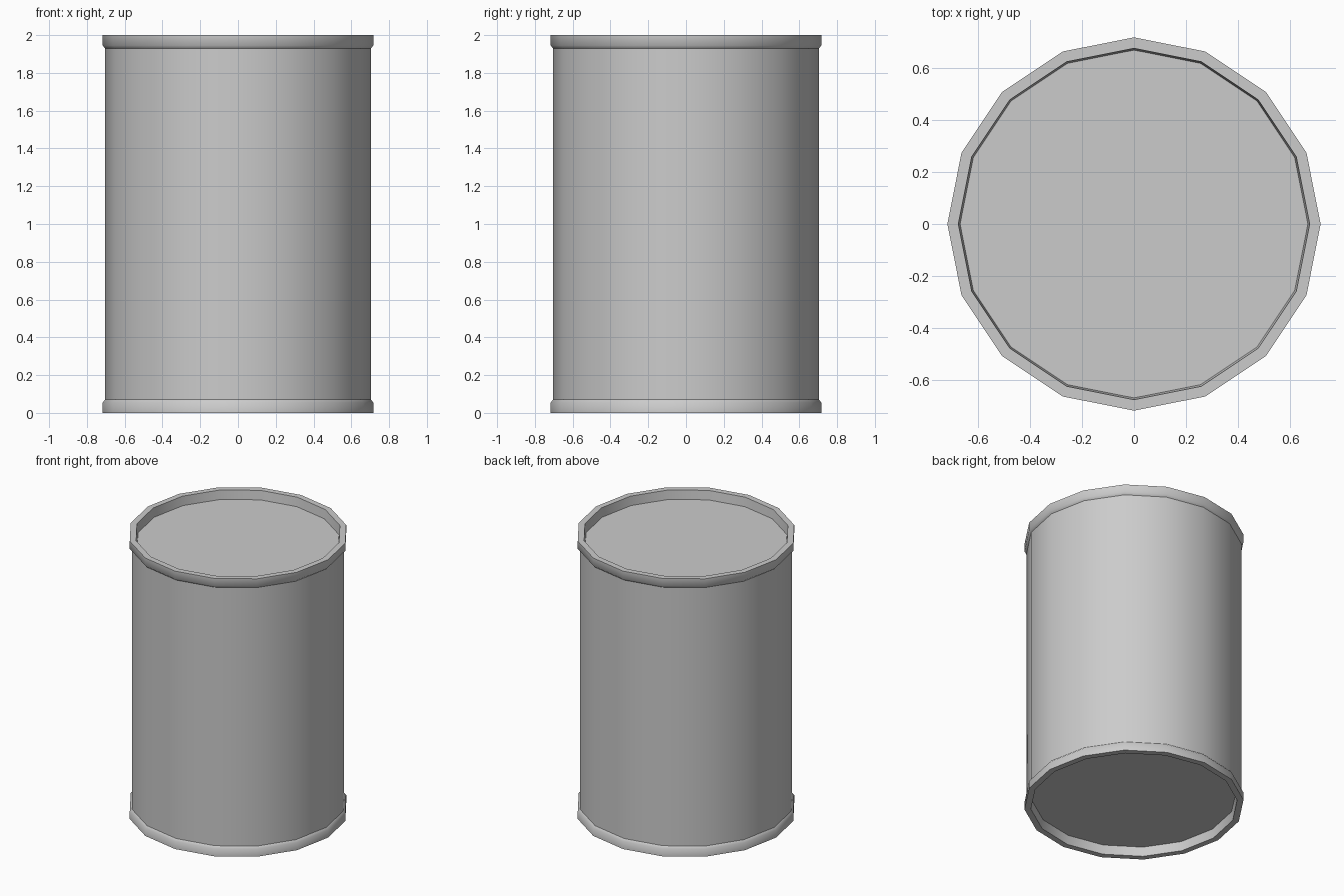
import bpy
import bmesh
from math import cos, sin, pi

SIDES = 16
BODY_R = 0.703
HEIGHT = 2.0
RIM_H = 0.07
LID_R = 0.668
LID_DEPTH = 0.065

cube = bpy.data.objects.get("Cube")
if cube:
    bpy.data.objects.remove(cube, do_unlink=True)

metal = bpy.data.materials.new("light_grey_metal")
metal.use_nodes = True
colour = (0.6, 0.6, 0.6, 1.0)
metal.diffuse_color = colour
metal.node_tree.nodes["Principled BSDF"].inputs["Base Color"].default_value = colour


def add_object(name, bm):
    mesh = bpy.data.meshes.new(name)
    bm.to_mesh(mesh)
    bm.free()
    mesh.materials.append(metal)
    obj = bpy.data.objects.new(name, mesh)
    bpy.context.collection.objects.link(obj)
    return obj


def ring(bm, radius, z):
    angles = [2 * pi * i / SIDES for i in range(SIDES)]
    return [bm.verts.new((radius * cos(a), radius * sin(a), z)) for a in angles]


def lathe(name, profile, flip=False, sharp_rings=()):
    """Spin an (r, z) profile around z, keeping the chosen rings sharp."""
    bm = bmesh.new()
    rings = [ring(bm, r, z) for r, z in profile]
    for low, high in zip(rings, rings[1:]):
        for i in range(SIDES):
            j = (i + 1) % SIDES
            face = bm.faces.new((low[i], low[j], high[j], high[i]))
            face.smooth = True
            if flip:
                face.normal_flip()
    for k in sharp_rings:
        for i in range(SIDES):
            edge = bm.edges.get((rings[k][i], rings[k][(i + 1) % SIDES]))
            edge.smooth = False
    return add_object(name, bm)


def disc(name, z, flip=False):
    bm = bmesh.new()
    face = bm.faces.new(ring(bm, LID_R, z))
    if flip:
        face.normal_flip()
    return add_object(name, bm)


# Cylindrical wall
lathe("body", [(BODY_R, RIM_H), (BODY_R, HEIGHT - RIM_H)])

# Rim section: tapered inner wall, flat lip, outer band, chamfer to the body
rim = [(LID_R, LID_DEPTH), (0.675, 0), (0.717, 0), (0.717, 0.055), (BODY_R, RIM_H)]
lathe("bottom_rim", rim, sharp_rings=(1, 2))
lathe("top_rim", [(r, HEIGHT - z) for r, z in rim], flip=True, sharp_rings=(1, 2))

# Recessed end plates
disc("bottom_plate", LID_DEPTH, flip=True)
disc("top_lid", HEIGHT - LID_DEPTH)
